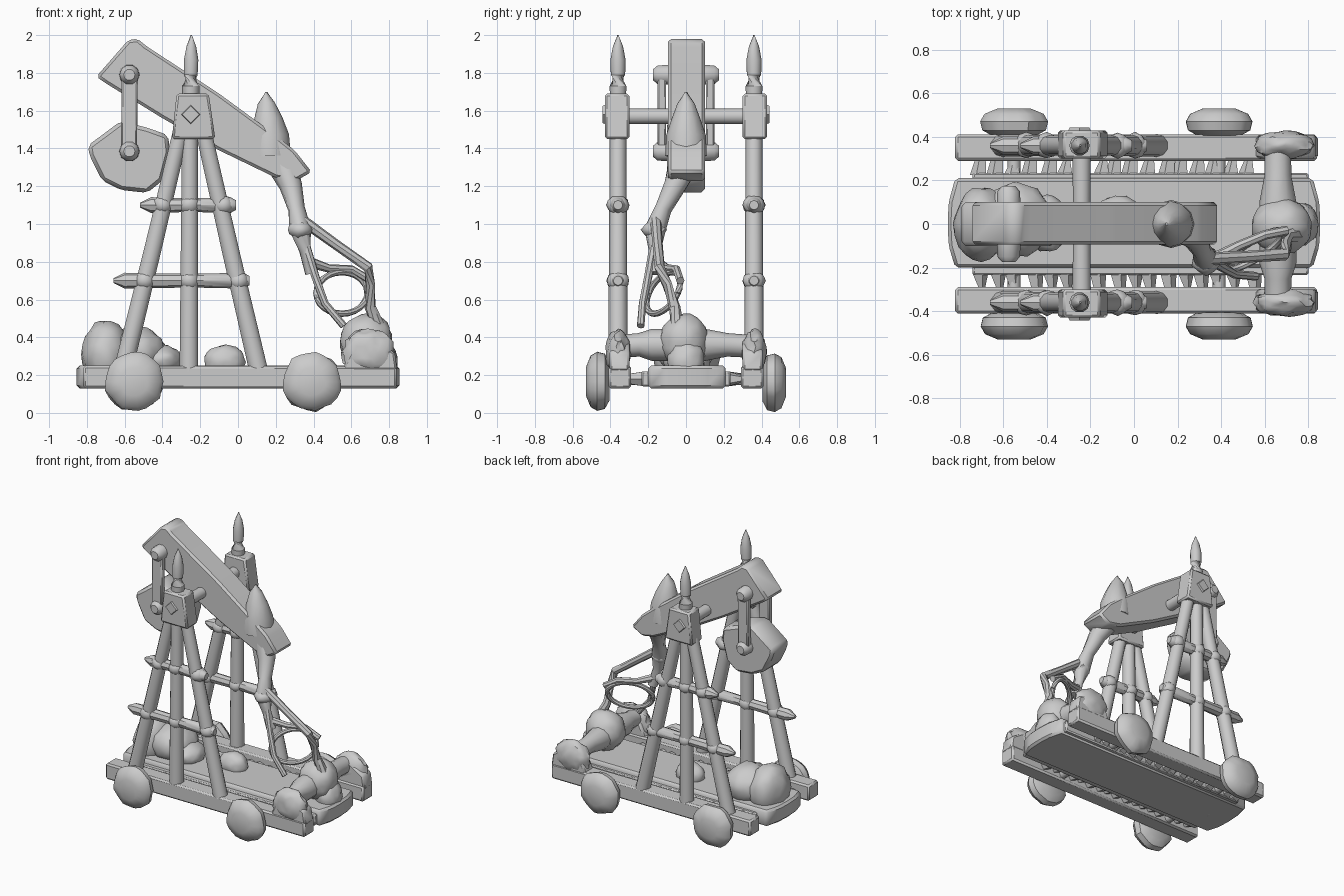
import bpy, bmesh, math, random
from mathutils import Vector

if "Cube" in bpy.data.objects:
    bpy.data.objects.remove(bpy.data.objects["Cube"])

random.seed(4)


def finish(bm, name, angle=40):
    bmesh.ops.recalc_face_normals(bm, faces=bm.faces)
    me = bpy.data.meshes.new(name)
    bm.to_mesh(me)
    bm.free()
    ob = bpy.data.objects.new(name, me)
    bpy.context.collection.objects.link(ob)
    bpy.ops.object.select_all(action='DESELECT')
    ob.select_set(True)
    bpy.context.view_layer.objects.active = ob
    bpy.ops.object.shade_smooth_by_angle(angle=math.radians(angle))
    return ob


def prism(name, pts, y0, y1, bevel=0.012):
    """Extrude an x-z outline from y0 to y1."""
    bm = bmesh.new()
    f = bm.faces.new([bm.verts.new((x, y0, z)) for x, z in pts])
    r = bmesh.ops.extrude_face_region(bm, geom=[f])
    for v in r['geom']:
        if isinstance(v, bmesh.types.BMVert):
            v.co.y = y1
    if bevel:
        bmesh.ops.bevel(bm, geom=bm.edges[:], offset=bevel, segments=1, affect='EDGES')
    return finish(bm, name)


def loft(name, stations, sides=10):
    """Round tube through (x, y, z, radius) stations."""
    bm = bmesh.new()
    P = [Vector(s[:3]) for s in stations]
    rings = []
    for i, s in enumerate(stations):
        t = (P[min(i + 1, len(P) - 1)] - P[max(i - 1, 0)]).normalized()
        q = t.to_track_quat('Z', 'Y')
        rings.append([bm.verts.new(P[i] + q @ Vector((math.cos(a), math.sin(a), 0)) * s[3])
                      for a in (math.tau * k / sides for k in range(sides))])
    for a, b in zip(rings, rings[1:]):
        for k in range(sides):
            n = (k + 1) % sides
            bm.faces.new((a[k], a[n], b[n], b[k]))
    bm.faces.new(rings[0])
    bm.faces.new(rings[-1])
    return finish(bm, name)


def lump(name, c, size, rough=0.1, sub=3):
    """Rough rounded boulder."""
    bm = bmesh.new()
    bmesh.ops.create_icosphere(bm, subdivisions=sub, radius=1)
    for v in bm.verts:
        k = 1 + random.uniform(-rough, rough)
        v.co = Vector([c[i] + v.co[i] * size[i] * k for i in range(3)])
    return finish(bm, name, 50)


# Deck with bowed ends
bm = bmesh.new()
outline = [(-.82, -.2), (.82, -.2), (.85, -.1), (.855, 0), (.85, .1), (.82, .21),
           (-.82, .21), (-.85, .1), (-.855, 0), (-.85, -.1)]
f = bm.faces.new([bm.verts.new((x, y, .13)) for x, y in outline])
r = bmesh.ops.extrude_face_region(bm, geom=[f])
bmesh.ops.translate(bm, vec=(0, 0, .12), verts=[v for v in r['geom'] if isinstance(v, bmesh.types.BMVert)])
bmesh.ops.bevel(bm, geom=bm.edges[:], offset=.015, segments=1, affect='EDGES')
finish(bm, "deck")

for s, tag in ((-1, "front"), (1, "back")):
    y = .36 * s
    # Side rail and toothed edging between deck and rail
    prism(tag + "_rail", [(-.82, .13), (.84, .13), (.84, .245), (-.82, .25)], s * .29, s * .41)
    prism(tag + "_deck_edge", [(-.74, .14), (.8, .14), (.8, .22), (-.74, .22)], s * .19, s * .235, .008)
    for i in range(17):
        x = -.7 + i * .077 + random.uniform(-.015, .015)
        loft(tag + "_tooth", [(x, s * .22, .18, .042), (x + .01, s * .30, .18, random.uniform(.012, .03))], 5)

    # Wheels with ragged rims
    for x in (-.55, .39):
        bm = bmesh.new()
        n = 22
        rows = []
        jag = [random.uniform(.95, 1.05) for _ in range(n)]
        for yy, rad in ((.405, .10), (.43, .145), (.47, .155), (.505, .135), (.53, .075)):
            rows.append([bm.verts.new((x + rad * jag[k] * math.cos(math.tau * k / n), s * yy,
                                       .165 + rad * jag[k] * math.sin(math.tau * k / n))) for k in range(n)])
        for a, b in zip(rows, rows[1:]):
            for k in range(n):
                bm.faces.new((a[k], a[(k + 1) % n], b[(k + 1) % n], b[k]))
        bm.faces.new(rows[0])
        bm.faces.new(rows[-1])
        finish(bm, tag + "_wheel")

    # Tower legs
    for x0, x1 in ((-.61, -.30), (-.26, -.255), (.11, -.185)):
        loft(tag + "_leg", [(x0, y, .22, .052), ((x0 + x1) / 2, y, .85, .048), (x1, y, 1.5, .044)])
    # Cross bars with pointed ends and lashings at the legs
    for z, xa, xb, knots in ((1.1, -.52, -.01, (-.40, -.257, -.075)),
                             (.7, -.66, .06, (-.495, -.257, .005))):
        loft(tag + "_crossbar", [(xa, y, z, .012), (xa + .06, y, z, .042), (-.25, y, z, .036),
                                 (xb - .03, y, z, .042), (xb, y, z, .025)], 8)
        for kx in knots:
            lump(tag + "_lashing", (kx, y, z), (.055, .06, .052), .06, 2)
    # Bearing block, diamond pin and finial spike
    prism(tag + "_bearing_block", [(-.35, 1.45), (-.12, 1.45), (-.155, 1.69), (-.325, 1.69)],
          s * .30, s * .43, .012)
    loft(tag + "_axle_pin", [(-.25, s * .42, 1.58, .055), (-.25, s * .442, 1.58, .045)], 4)
    loft(tag + "_finial", [(-.25, y, 1.68, .045), (-.25, y, 1.73, .047), (-.25, y, 1.79, .038),
                           (-.248, y, 1.87, .04), (-.247, y, 1.94, .027), (-.247, y, 2.0, .004)])
    # Counterweight hanger arms with end bosses
    hy = .13 * s
    prism(tag + "_hanger", [(-.62, 1.38), (-.535, 1.38), (-.53, 1.8), (-.615, 1.8)],
          s * .105, s * .15, .008)
    for z in (1.79, 1.385):
        loft(tag + "_hanger_boss", [(-.575, s * .08, z, .055), (-.575, s * .15, z, .052),
                                    (-.575, s * .175, z, .03)])
    # Windlass supports at the sling end
    lump(tag + "_windlass_post", (.69, s * .36, .32), (.14, .065, .12), .09)
    prism(tag + "_windlass_foot", [(.55, .22), (.845, .22), (.83, .32), (.72, .39), (.6, .34)],
          s * .30, s * .405)

# Main axle and wheel axles
loft("main_axle", [(-.24, -.36, 1.57, .042), (-.24, 0, 1.57, .04), (-.24, .36, 1.57, .042)], 12)
for x in (-.55, .39):
    loft("wheel_axle", [(x, -.45, .175, .03), (x, .45, .175, .03)])

# Throwing beam
prism("throwing_beam", [(-.75, 1.78), (-.58, 1.975), (-.53, 1.98), (-.49, 1.945), (-.1, 1.69), (.2, 1.47),
                        (.3, 1.39), (.39, 1.275), (.3, 1.225), (.2, 1.245), (-.1, 1.39),
                        (-.4, 1.56), (-.70, 1.745)], -.095, .1, .015)
# Thorn on the beam
loft("beam_thorn", [(.17, 0, 1.36, .11), (.165, 0, 1.47, .105), (.16, 0, 1.56, .075),
                    (.15, 0, 1.64, .045), (.15, 0, 1.70, .006)], 12)
# Slender arm below the beam
loft("arm_tip", [(.23, -.01, 1.32, .085), (.28, -.06, 1.2, .06), (.31, -.12, 1.08, .045),
                 (.33, -.165, .97, .058), (.355, -.165, .86, .032), (.39, -.16, .74, .035)])
lump("arm_knuckle", (.33, -.17, .97), (.065, .065, .05), .1, 2)
# Sling ropes and pouch ring
loft("sling_rope_long", [(.34, -.16, 1.02, .03), (.52, -.15, .89, .027), (.69, -.14, .77, .028),
                         (.70, -.10, .68, .026), (.70, -.06, .56, .03), (.76, -.04, .42, .04)], 8)
loft("sling_rope_short", [(.36, -.17, .88, .025), (.41, -.2, .72, .022), (.46, -.23, .58, .02),
                          (.56, -.24, .46, .02)], 8)
loft("sling_strap", [(.37, -.16, .80, .03), (.48, -.1, .765, .022), (.6, -.05, .76, .022),
                     (.70, -.03, .7, .022)], 8)
loft("sling_ring", [(.55 + .135 * math.cos(a), -.12 - .09 * math.cos(a + 2.6), .635 + .11 * math.sin(a), .017)
                    for a in (math.tau * i / 24 for i in range(25))], 8)

# Counterweight bucket, wider across its rim
prism("counterweight", [(-.795, 1.415), (-.785, 1.36), (-.72, 1.23), (-.62, 1.18), (-.48, 1.165),
                        (-.40, 1.23), (-.36, 1.38), (-.37, 1.47), (-.48, 1.51), (-.62, 1.545)],
      -.10, .10, .02)

# Windlass drum and loaded boulder
loft("windlass_drum", [(.66, -.38, .35, .06), (.66, -.25, .36, .062), (.66, -.18, .36, .085),
                       (.66, .1, .36, .085), (.66, .22, .36, .062), (.66, .38, .35, .06)], 12)
lump("boulder", (.68, -.01, .38), (.14, .13, .145), .05)
lump("boulder_base", (.76, 0, .27), (.085, .1, .12), .06)
# Stone heap at the counterweight end
for c, size in (((-.70, 0, .31), (.125, .17, .18)), ((-.54, .02, .32), (.16, .17, .14)),
                ((-.4, 0, .28), (.1, .13, .08)), ((-.07, .05, .27), (.11, .08, .09))):
    lump("stone_heap", c, size, .05)
